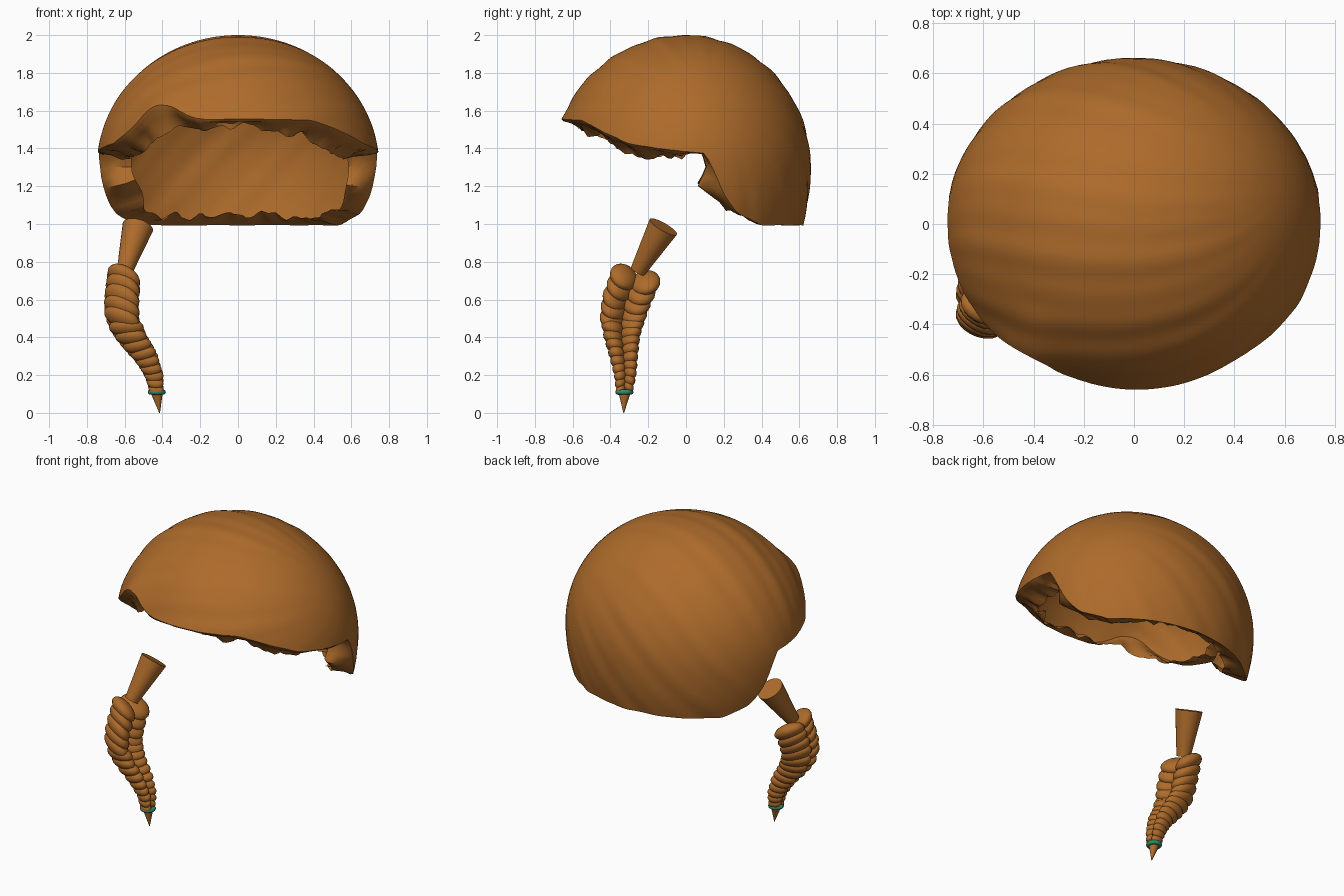
import bpy, bmesh, math, random
from mathutils import Vector, Matrix, noise

if "Cube" in bpy.data.objects:
    bpy.data.objects.remove(bpy.data.objects["Cube"])

random.seed(4)


def material(name, rgb):
    m = bpy.data.materials.new(name)
    m.diffuse_color = (*rgb, 1)
    m.use_nodes = True
    m.node_tree.nodes["Principled BSDF"].inputs["Base Color"].default_value = m.diffuse_color
    return m


BROWN = material("chestnut hair", (0.42, 0.147, 0.024))
GREEN = material("green band", (0.03, 0.27, 0.16))


def finish(bm, name, mat, angle=50):
    bmesh.ops.recalc_face_normals(bm, faces=bm.faces)
    me = bpy.data.meshes.new(name)
    bm.to_mesh(me)
    bm.free()
    ob = bpy.data.objects.new(name, me)
    bpy.context.collection.objects.link(ob)
    me.materials.append(mat)
    bpy.ops.object.select_all(action='DESELECT')
    ob.select_set(True)
    bpy.context.view_layer.objects.active = ob
    bpy.ops.object.shade_smooth_by_angle(angle=math.radians(angle))
    return ob


def lerp_table(table, t):
    if t <= table[0][0]:
        return table[0][1]
    for (a, u), (b, v) in zip(table, table[1:]):
        if t <= b:
            return u + (v - u) * (t - a) / (b - a)
    return table[-1][1]


# Hair cap: a domed shell with a ragged, inward-turned lip
MID = 1.3
RIM = [(-.66, 1.555), (-.55, 1.55), (-.45, 1.495), (-.3, 1.425), (-.1, 1.395), (.1, 1.375),
       (.15, 1.28), (.2, 1.16), (.27, 1.06), (.4, .995), (.7, .995)]


def dome(phi, th):
    h = .7 if th < math.pi / 2 else .87
    b = .66 if math.sin(phi) > 0 else .705
    s = math.sin(th)
    return Vector((.748 * s * math.cos(phi), b * s * math.sin(phi), MID + h * math.cos(th)))


def fringe_gap(p):
    # raised notch in the fringe on the left
    return math.exp(-((p.x + .41) / .12) ** 2) if p.y < 0 else 0


def rim_angle(phi):
    th = math.radians(40)
    while th < 2.2:
        p = dome(phi, th)
        if p.z <= lerp_table(RIM, p.y) + .11 * fringe_gap(p):
            break
        th += .003
    return th


def combed(p):
    # strand ridges fanning out from a parting point on the right
    d = p - Vector((0, 0, MID))
    axis = Vector((.85, .2, .45)).normalized()
    u = axis.cross(Vector((0, 0, 1))).normalized()
    w = axis.cross(u)
    a = math.atan2(d.dot(u), d.dot(w)) + .5 * d.dot(axis)
    fade = min(1, 2 * (1 - abs(d.normalized().dot(axis))))
    ridge = .45 * math.sin(17 * a) + .35 * math.sin(29 * a + 1)
    return p + d.normalized() * (.005 * fade * ridge)


N, ROWS = 176, 36
bm = bmesh.new()
top = bm.verts.new(dome(0, 0))
rings = [[] for _ in range(ROWS + 4)]
for i in range(N):
    phi = 2 * math.pi * i / N
    end = rim_angle(phi)
    for j in range(1, ROWS + 1):
        p = combed(dome(phi, end * j / ROWS))
        # the fringe flares outward beside the notch
        flare = .035 * fringe_gap(p) * max(0, j / ROWS - .6) / .4
        rings[j - 1].append(bm.verts.new(p + flare * Vector((math.cos(phi), math.sin(phi), 0))))
    edge = rings[ROWS - 1][i].co
    side, back = abs(math.cos(phi)), math.sin(phi)
    gap = fringe_gap(edge)
    width = (.10 + .07 * side ** 3) * (1 - .4 * gap)
    inward = Vector((-edge.x, -edge.y, 0)).normalized()
    corner = 4 * side ** 2 * (1 - side ** 2)
    drop = -.035 - .05 * corner - .05 * gap if back < 0 else .06 * back
    lump = math.exp(-((edge.z - 1.2) / .06) ** 2)
    for k, f in enumerate((.12, .45, .8, 1)):
        n = noise.noise(Vector((math.cos(phi) * 6, math.sin(phi) * 6, k * .35)))
        n2 = noise.noise(Vector((math.cos(phi) * 11, math.sin(phi) * 11, k * .3 + 9)))
        p = edge + inward * width * f * (1 + .3 * n)
        p.z += f * (drop + .035 * n + .025 * n2) - (.008 if k == 0 and edge.z > 1.05 else 0)
        p.y -= lump * .10 * math.sin(f * 2.4)
        p.z = max(p.z, .992)
        rings[ROWS + k].append(bm.verts.new(p))
for i in range(N):
    j = (i + 1) % N
    bm.faces.new((top, rings[0][i], rings[0][j]))
    for a, b in zip(rings, rings[1:]):
        bm.faces.new((a[i], b[i], b[j], a[j]))
finish(bm, "hair_cap", BROWN, 40)


def tapered(name, start, end, r1, r2, mat, sides=24):
    a, b = Vector(start), Vector(end)
    d = b - a
    bm = bmesh.new()
    bmesh.ops.create_cone(bm, cap_ends=True, segments=sides, radius1=r1, radius2=r2, depth=d.length,
                          matrix=Matrix.Translation((a + b) / 2) @ d.to_track_quat('Z', 'Y').to_matrix().to_4x4())
    return finish(bm, name, mat)


# Gathered lock above the braid, and the loose tip below it
tapered("gathered_lock", (-.60, -.255, .75), (-.53, -.12, .985), .042, .083, BROWN)
tapered("braid_tip", (-.43, -.325, .11), (-.415, -.33, 0), .033, .002, BROWN, 16)

# Braid: two columns of overlapping slanted strands along a curved path
# columns: height, centre x, centre y, half width in x, half width in y
PATH = [(.10, -.43, -.327, .036, .036), (.2, -.445, -.322, .05, .054), (.3, -.49, -.33, .064, .072),
        (.4, -.565, -.34, .082, .092), (.5, -.615, -.336, .10, .115), (.6, -.615, -.315, .102, .128),
        (.7, -.605, -.272, .096, .134), (.8, -.60, -.252, .084, .126)]


def path(z):
    return [lerp_table([(r[0], r[k]) for r in PATH], z) for k in range(1, 5)]


bm = bmesh.new()
for s in (-1, 1):
    z = .125 if s < 0 else .14
    while z < (.75 if s < 0 else .715):
        x, y, wx, wy = path(z)
        x2, y2 = path(z + .05)[:2]
        lean = Vector((0, 0, 1)).rotation_difference(Vector((x2 - x, y2 - y, .05))).to_matrix().to_4x4()
        m = (Matrix.Translation((x, y + s * wy * .47, z)) @ lean
             @ Matrix.Rotation(s * .5, 4, 'X') @ Matrix.Rotation(.5, 4, 'Y')
             @ Matrix.Diagonal((wx * 1.04, wy * .6, .022 + wx * .26, 1)))
        bmesh.ops.create_uvsphere(bm, u_segments=18, v_segments=10, radius=1, matrix=m)
        z += .022 + wx * .32
finish(bm, "braid", BROWN, 60)

# Hair band at the end of the braid
bm = bmesh.new()
M, K = 24, 10
ring = [[bm.verts.new(Vector((-.43, -.326, .11)) + Vector((
    (.034 + .014 * math.cos(b)) * math.cos(a), (.034 + .014 * math.cos(b)) * math.sin(a), .014 * math.sin(b))))
    for b in (2 * math.pi * k / K for k in range(K))] for a in (2 * math.pi * i / M for i in range(M))]
for i in range(M):
    for k in range(K):
        bm.faces.new((ring[i][k], ring[i - 1][k], ring[i - 1][k - 1], ring[i][k - 1]))
finish(bm, "hair_band", GREEN)
